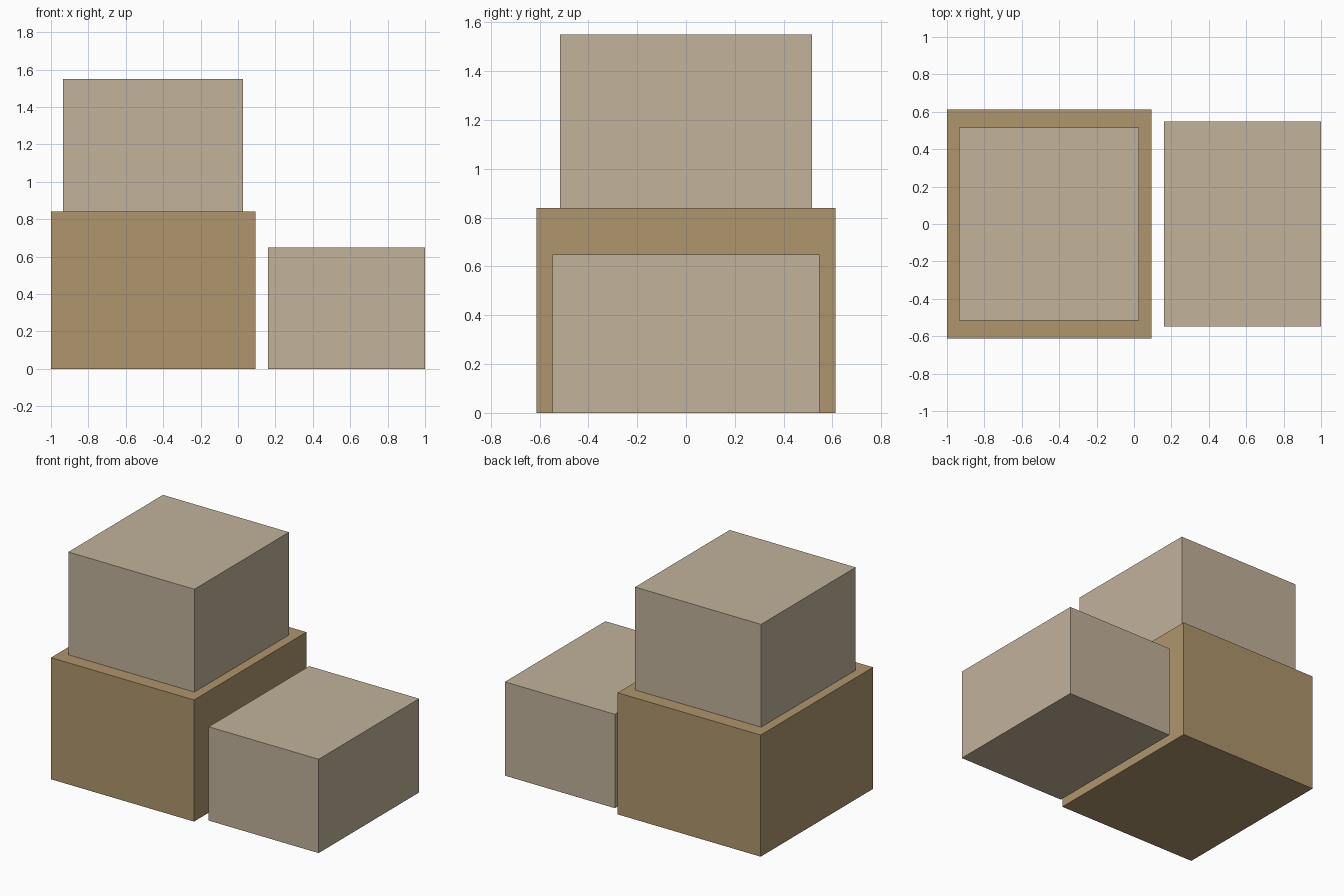
import bpy

if "Cube" in bpy.data.objects:
    bpy.data.objects.remove(bpy.data.objects["Cube"])


def material(name, color):
    mat = bpy.data.materials.new(name)
    mat.diffuse_color = (*color, 1.0)
    mat.use_nodes = True
    mat.node_tree.nodes["Principled BSDF"].inputs["Base Color"].default_value = mat.diffuse_color
    return mat


def box(name, low, high, mat):
    """Axis-aligned box between two opposite corners."""
    center = [(a + b) / 2 for a, b in zip(low, high)]
    bpy.ops.mesh.primitive_cube_add(size=1, location=center)
    obj = bpy.context.object
    obj.name = name
    obj.scale = [b - a for a, b in zip(low, high)]
    bpy.ops.object.transform_apply(location=False, rotation=False, scale=True)
    obj.data.materials.append(mat)
    return obj


brown = material("cardboard_brown", (0.427, 0.301, 0.153))
beige = material("pale_beige", (0.539, 0.445, 0.328))

# Large carton on the ground
box("large_box", (-1.0, -0.613, 0.0), (0.093, 0.613, 0.84), brown)
# Pale carton stacked on the large one
box("stacked_box", (-0.935, -0.516, 0.84), (0.028, 0.516, 1.55), beige)
# Low pale carton standing beside them
box("side_box", (0.16, -0.548, 0.0), (1.0, 0.548, 0.648), beige)
